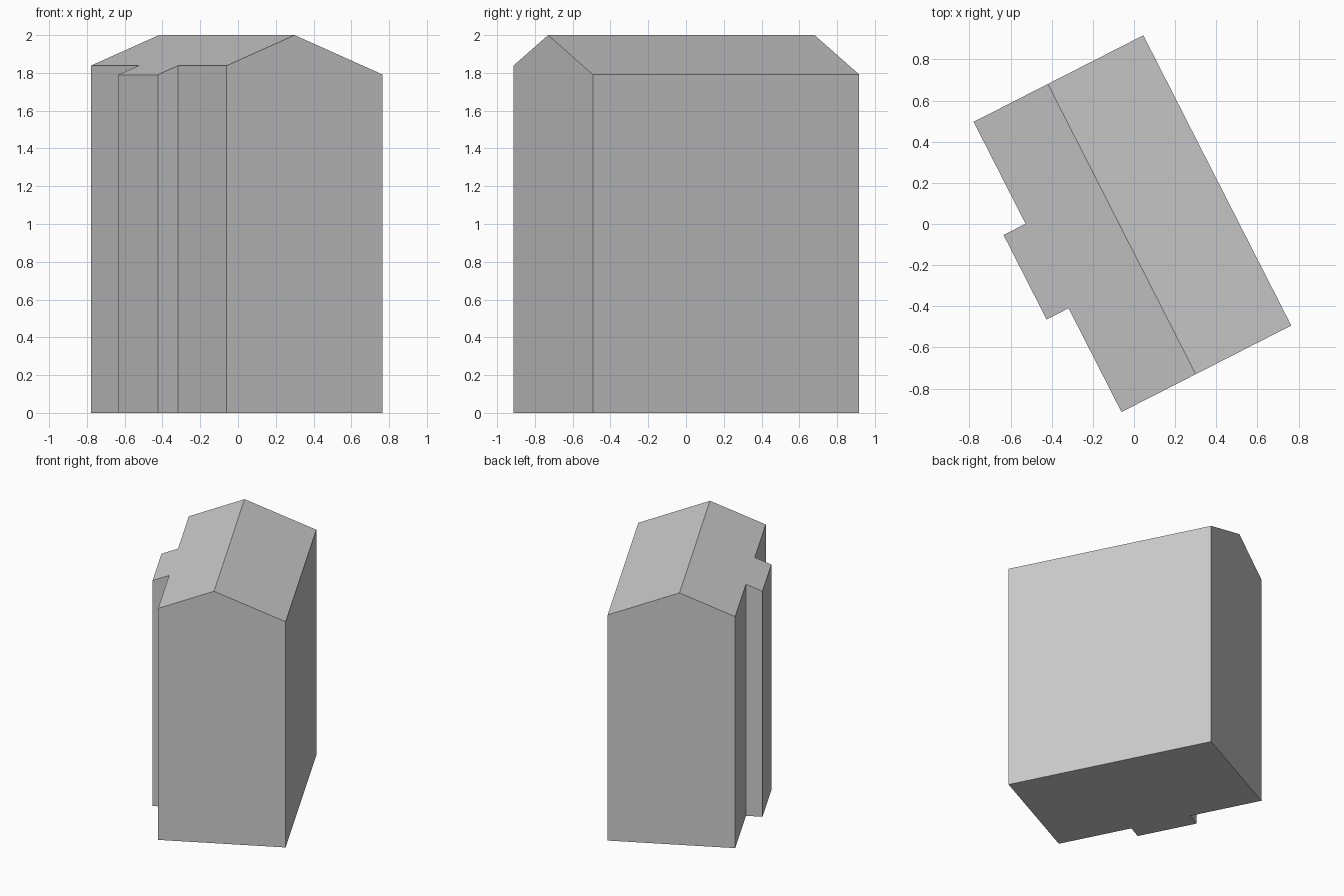
import bpy
import bmesh
from math import radians
from mathutils import Matrix

cube = bpy.data.objects.get("Cube")
if cube:
    bpy.data.objects.remove(cube, do_unlink=True)

# Dimensions measured across and along the ridge
LENGTH = 1.583
LEFT, BAY, RIGHT = -0.405, -0.525, 0.521
BAY_START, BAY_END = 0.566, 1.027
RIDGE_Z, PITCH = 2.0, 0.4

# Plain grey for the whole building
grey = bpy.data.materials.new("plain_grey")
grey.use_nodes = True
colour = (0.6, 0.6, 0.6, 1)
grey.diffuse_color = colour
grey.node_tree.nodes["Principled BSDF"].inputs["Base Color"].default_value = colour

bm = bmesh.new()


def roof_point(across, along):
    return bm.verts.new((across, along, RIDGE_Z - PITCH * abs(across)))


# Two roof slopes sharing the ridge; the bay continues one slope
ridge_front, ridge_back = roof_point(0, 0), roof_point(0, LENGTH)
right_side = [roof_point(RIGHT, 0), roof_point(RIGHT, LENGTH)]
bay_side = [roof_point(a, b) for a, b in (
    (LEFT, LENGTH), (LEFT, BAY_END), (BAY, BAY_END),
    (BAY, BAY_START), (LEFT, BAY_START), (LEFT, 0))]
slopes = [bm.faces.new([ridge_front, *right_side, ridge_back]),
          bm.faces.new([ridge_front, ridge_back, *bay_side])]

# Walls and floor: drop a copy of the roof outline to the ground
result = bmesh.ops.extrude_face_region(bm, geom=slopes, use_keep_orig=True)
for v in result["geom"]:
    if isinstance(v, bmesh.types.BMVert):
        v.co.z = 0

# Merge coplanar gable and floor pieces
bmesh.ops.recalc_face_normals(bm, faces=bm.faces)
bmesh.ops.dissolve_limit(bm, angle_limit=radians(1), verts=bm.verts, edges=bm.edges)
bmesh.ops.recalc_face_normals(bm, faces=bm.faces)

# Turn the building into place
bm.transform(Matrix.Translation((0.30, -0.73, 0)) @ Matrix.Rotation(radians(27), 4, "Z"))

mesh = bpy.data.meshes.new("building")
bm.to_mesh(mesh)
bm.free()
mesh.materials.append(grey)
building = bpy.data.objects.new("building", mesh)
bpy.context.collection.objects.link(building)
